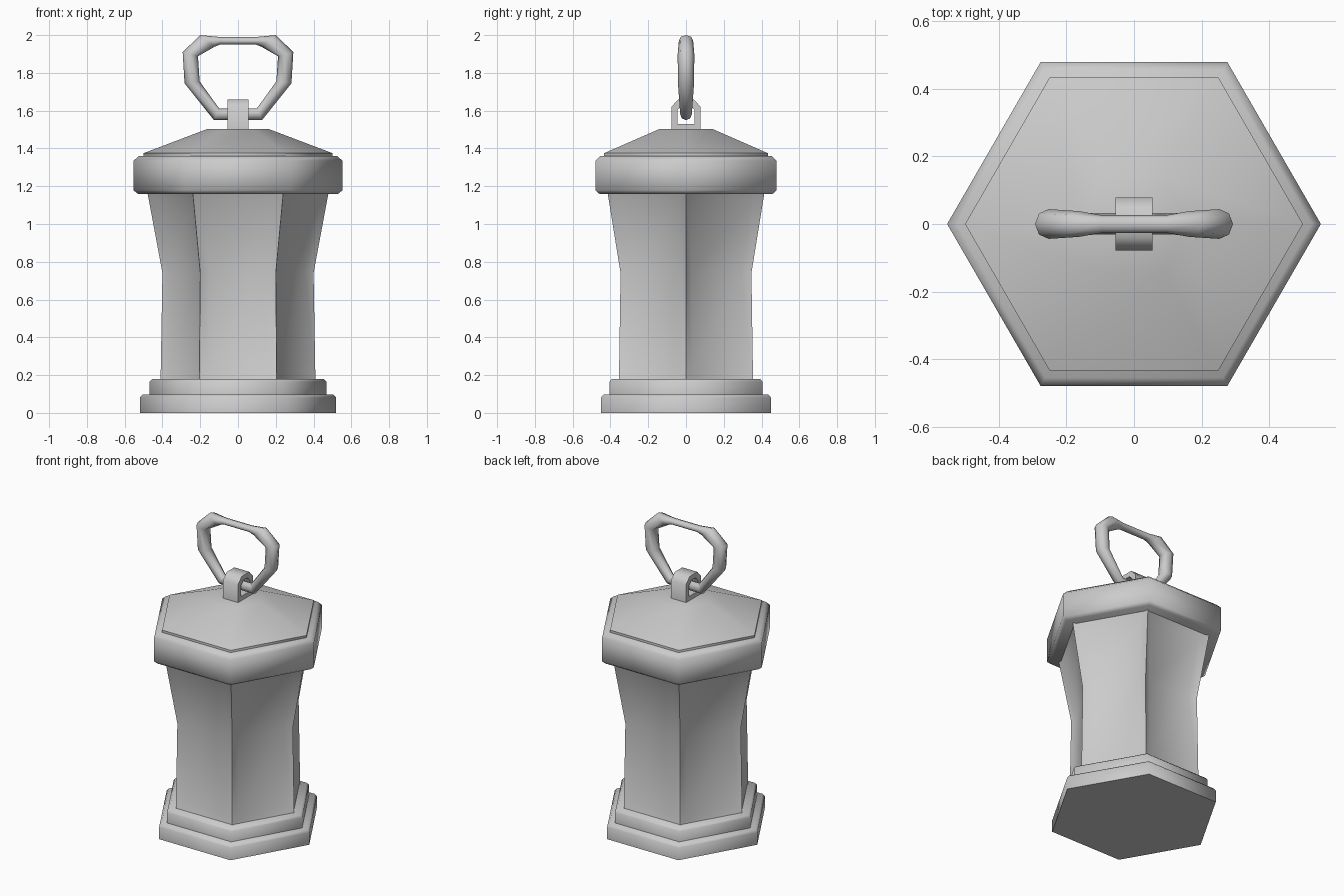
import bpy, bmesh, math
from mathutils import Vector

if "Cube" in bpy.data.objects:
    bpy.data.objects.remove(bpy.data.objects["Cube"])


def loft(rings, cyclic=False):
    """Bridge rings of equal point count; cap the ends unless cyclic."""
    bm = bmesh.new()
    vs = [[bm.verts.new(p) for p in ring] for ring in rings]
    n, m = len(vs[0]), len(vs)
    sides = [[] for _ in range(n)]
    for k in range(m if cyclic else m - 1):
        a, b = vs[k], vs[(k + 1) % m]
        for i in range(n):
            j = (i + 1) % n
            sides[i].append(bm.faces.new((a[i], a[j], b[j], b[i])))
    if not cyclic:
        bm.faces.new(vs[0][::-1])
        bm.faces.new(vs[-1])
    bmesh.ops.recalc_face_normals(bm, faces=bm.faces[:])
    return bm, sides


def finish(name, bm, angle=61):
    mesh = bpy.data.meshes.new(name)
    bm.to_mesh(mesh)
    bm.free()
    ob = bpy.data.objects.new(name, mesh)
    bpy.context.collection.objects.link(ob)
    bpy.ops.object.select_all(action='DESELECT')
    ob.select_set(True)
    bpy.context.view_layer.objects.active = ob
    bpy.ops.object.shade_smooth_by_angle(angle=math.radians(angle))
    return ob


def hex_rings(profile):
    """Hexagonal rings, corners on the x axis, from (radius, z) pairs."""
    return [[(r * math.cos(i * math.pi / 3), r * math.sin(i * math.pi / 3), z)
             for i in range(6)] for r, z in profile]


def hex_part(name, profile):
    return finish(name, loft(hex_rings(profile))[0])


# stepped base
hex_part("base_plinth", [(.52, 0), (.52, .08), (.505, .097)])
hex_part("base_step", [(.468, .09), (.468, .165), (.453, .18)])

# flared body with recessed panels between corner posts
bm, sides = loft(hex_rings([(.41, .17), (.40, .74), (.482, 1.18)]))
for faces in sides:
    bmesh.ops.inset_region(bm, faces=faces, thickness=.05, depth=-.025,
                           use_even_offset=True)
finish("lantern_body", bm)

# cap rim and sloping roof
hex_part("cap_rim", [(.53, 1.16), (.553, 1.178), (.553, 1.335), (.525, 1.36)])
hex_part("roof", [(.50, 1.35), (.50, 1.375), (.165, 1.502)])

# handle loop: arch frame extruded along x
def arch(x, pts):
    loop = pts + [(-y, z) for y, z in reversed(pts)]
    return [(x, y, z) for y, z in loop]

outer = [(.078, 1.49), (.078, 1.62), (.04, 1.66)]
inner = [(.045, 1.53), (.045, 1.605), (.022, 1.628)]
w = .055
bm, _ = loft([arch(-w, outer), arch(w, outer), arch(w, inner), arch(-w, inner)],
             cyclic=True)
finish("handle_loop", bm)

# ring handle: outer (x, z), inner (x, z), half depth
half = [((.095, 1.99), (.095, 1.95), .026),
        ((.20, 2.00), (.125, 1.938), .038),
        ((.293, 1.91), (.212, 1.888), .044),
        ((.283, 1.745), (.203, 1.755), .043),
        ((.127, 1.55), (.10, 1.612), .031)]
path = half + [((-o[0], o[1]), (-i[0], i[1]), d) for o, i, d in reversed(half)]
rings = []
for o, i, d in path:
    o, i = Vector((o[0], 0, o[1])), Vector((i[0], 0, i[1]))
    c, h = (o + i) / 2, (o - i) / 2
    rings.append([c + h * math.cos(t * math.pi / 4)
                  + Vector((0, d * math.sin(t * math.pi / 4), 0))
                  for t in range(8)])
finish("ring_handle", loft(rings, cyclic=True)[0])
